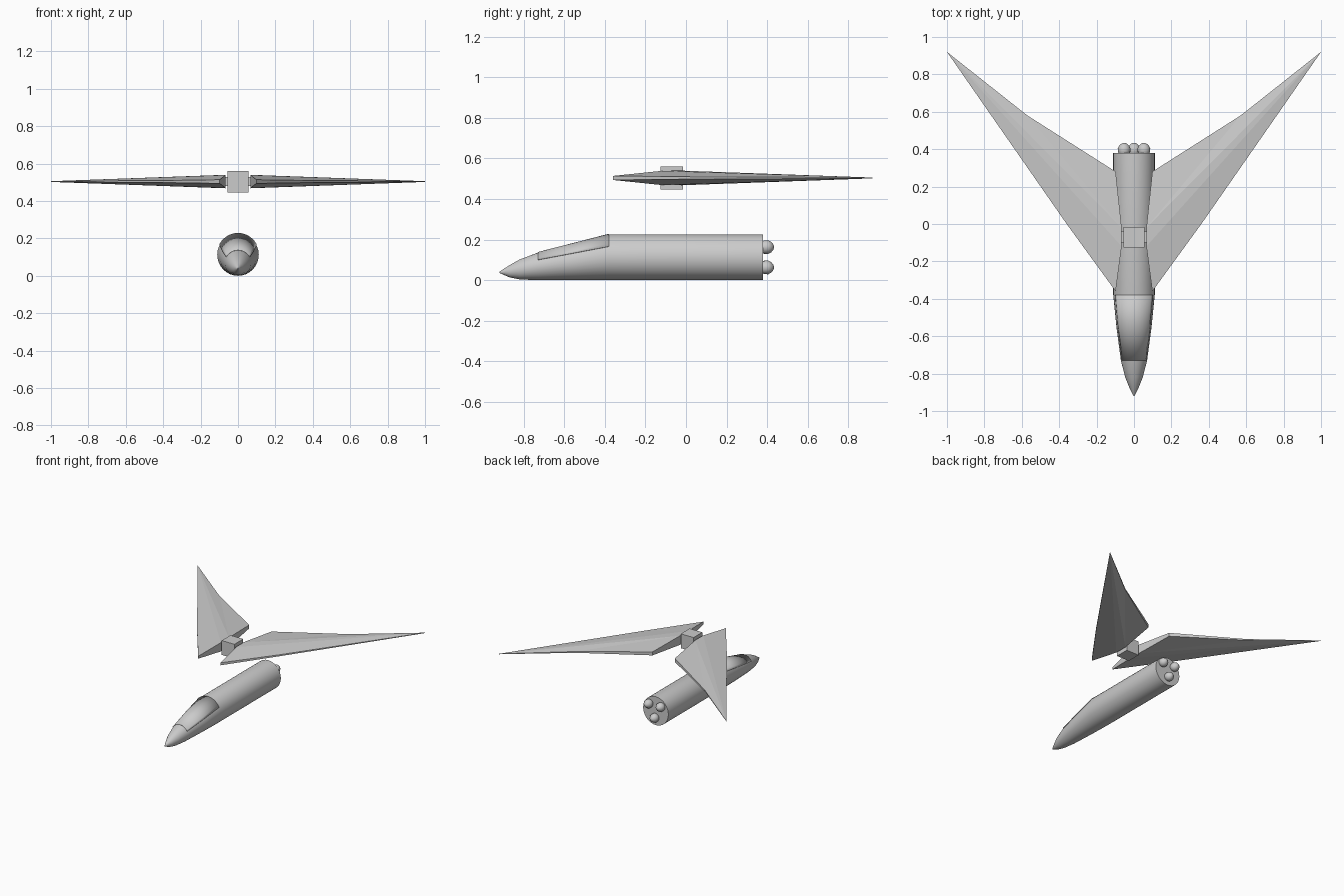
import bpy, bmesh, math

if "Cube" in bpy.data.objects:
    bpy.data.objects.remove(bpy.data.objects["Cube"])

CZ = 0.504  # wing mid height


def make(name, bm, smooth=None):
    bmesh.ops.recalc_face_normals(bm, faces=bm.faces[:])
    me = bpy.data.meshes.new(name)
    bm.to_mesh(me)
    bm.free()
    ob = bpy.data.objects.new(name, me)
    bpy.context.collection.objects.link(ob)
    if smooth:
        bpy.ops.object.select_all(action='DESELECT')
        ob.select_set(True)
        bpy.context.view_layer.objects.active = ob
        bpy.ops.object.shade_smooth_by_angle(angle=math.radians(smooth))
    return ob


def loft(name, rings, closed=True, smooth=30):
    bm = bmesh.new()
    vr = [[bm.verts.new(p) for p in r] for r in rings]
    n = len(rings[0])
    for a, b in zip(vr, vr[1:]):
        for i in range(n if closed else n - 1):
            j = (i + 1) % n
            bm.faces.new((a[i], a[j], b[j], b[i]))
    if closed:
        bm.faces.new(vr[0])
        bm.faces.new(vr[-1])
    return make(name, bm, smooth)


def box(name, x, y0, y1, z0, z1):
    bm = bmesh.new()
    bmesh.ops.create_cube(bm, size=1)
    for v in bm.verts:
        v.co = (v.co.x * 2 * x, (y0 + y1) / 2 + v.co.y * (y1 - y0),
                (z0 + z1) / 2 + v.co.z * (z1 - z0))
    return make(name, bm)


# Fuselage stations: y, half width, bottom z, top z
STATIONS = [(-0.92, 0.003, 0.036, 0.042), (-0.87, 0.027, 0.014, 0.074),
            (-0.82, 0.047, 0.004, 0.102), (-0.73, 0.070, 0.0, 0.136),
            (-0.55, 0.094, 0.0, 0.182), (-0.38, 0.111, 0.0, 0.226),
            (0.38, 0.111, 0.0, 0.226)]


def ring(st, a0=0.0, a1=math.tau, n=32, grow=0.0, endpoint=False):
    y, w, b, t = st
    pts = []
    for i in range(n):
        a = a0 + (a1 - a0) * i / (n - 1 if endpoint else n)
        pts.append(((w + grow) * math.cos(a), y,
                    (b + t) / 2 + ((t - b) / 2 + grow) * math.sin(a)))
    return pts


loft("fuselage", [ring(s) for s in STATIONS], smooth=25)

# Canopy: thin raised skin over the sloping top of the nose
lo = math.radians(28)
canopy = loft("canopy", [ring(s, lo, math.pi - lo, 15, 0.003, True)
                         for s in STATIONS[3:6]], closed=False)
mod = canopy.modifiers.new("thickness", 'SOLIDIFY')
mod.thickness = 0.005
mod.offset = -1

# Engine nozzles: three bulbs on the rear face
PROFILE = [(0.37, 0.024), (0.385, 0.033), (0.405, 0.034), (0.42, 0.026), (0.43, 0.014), (0.434, 0.004)]
for i, (x, z) in enumerate([(-0.053, 0.163), (0.053, 0.163), (0.0, 0.063)]):
    loft(f"nozzle_{i + 1}", [[(x + r * math.cos(k * math.tau / 16), y,
                               z + r * math.sin(k * math.tau / 16)) for k in range(16)]
                             for y, r in PROFILE], smooth=40)

# Wings: plan outline x, y, half thickness
OUTLINE = [(0.098, -0.36, 0.010), (0.36, 0.0, 0.006), (1.0, 0.92, 0.002),
           (0.57, 0.58, 0.005), (0.098, 0.28, 0.014),
           (0.066, -0.02, 0.036), (0.066, -0.12, 0.035)]
TOP = [(0, 1, 6), (1, 2, 6), (6, 2, 5), (5, 2, 3), (5, 3, 4)]
for side, name in ((1, "right_wing"), (-1, "left_wing")):
    bm = bmesh.new()
    up, dn = [[bm.verts.new((side * x, y, CZ + s * h)) for x, y, h in OUTLINE] for s in (1, -1)]
    for f in TOP:
        bm.faces.new([up[i] for i in f])
        bm.faces.new([dn[i] for i in reversed(f)])
    for i in range(7):
        j = (i + 1) % 7
        bm.faces.new((up[i], up[j], dn[j], dn[i]))
    make(name, bm)

# Hub block between the wings, with a stub reaching both roots
box("wing_hub", 0.056, -0.125, -0.015, 0.446, 0.560)
box("hub_axle", 0.075, -0.10, -0.04, 0.48, 0.528)
